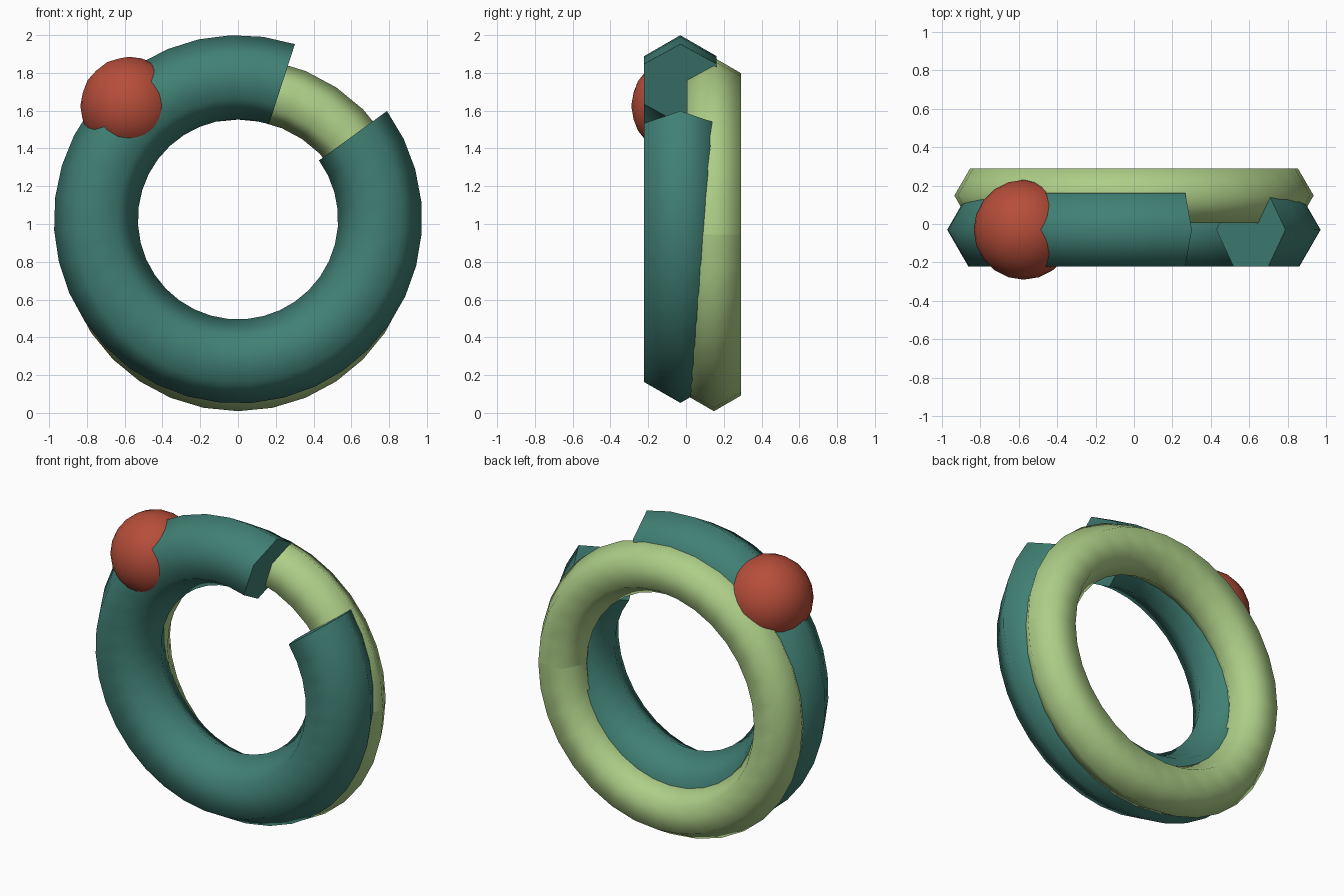
import bpy
import bmesh
from math import cos, sin, radians

cube = bpy.data.objects.get("Cube")
if cube:
    bpy.data.objects.remove(cube, do_unlink=True)


def material(name, rgb):
    mat = bpy.data.materials.new(name)
    mat.use_nodes = True
    color = (*rgb, 1.0)
    mat.diffuse_color = color
    mat.node_tree.nodes["Principled BSDF"].inputs["Base Color"].default_value = color
    return mat


def finish(name, bm, mat, location):
    mesh = bpy.data.meshes.new(name)
    bmesh.ops.recalc_face_normals(bm, faces=bm.faces)
    bm.to_mesh(mesh)
    bm.free()
    mesh.materials.append(mat)
    obj = bpy.data.objects.new(name, mesh)
    obj.location = location
    bpy.context.collection.objects.link(obj)
    return obj


def ring(name, mat, location, major, minor, start, sweep, steps=32, sides=6):
    """Sweep a hexagonal section round the y axis; the two ends stay unwelded."""
    bm = bmesh.new()
    loops = []
    for i in range(steps + 1):
        a = radians(start + sweep * i / steps)
        loop = []
        for j in range(sides):
            b = radians(360 * j / sides)
            r = major + minor * cos(b)
            loop.append(bm.verts.new((r * cos(a), minor * sin(b), r * sin(a))))
        loops.append(loop)
    for one, two in zip(loops, loops[1:]):
        for j in range(sides):
            k = (j + 1) % sides
            bm.faces.new((one[j], one[k], two[k], two[j])).smooth = True
    # Flat end caps with sharp rims
    if sweep < 360:
        for loop in (loops[0], loops[-1]):
            cap = bm.faces.new(loop)
            for edge in cap.edges:
                edge.smooth = False
    return finish(name, bm, mat, location)


teal = material("deep teal", (0.052, 0.216, 0.178))
green = material("pale green", (0.42, 0.62, 0.245))
red = material("brick red", (0.47, 0.075, 0.042))

# Open front ring with a gap at the upper left
ring("front_ring", teal, (0, -0.03, 1.025), 0.7525, 0.2225, 72, 324)
# Closed back ring, slightly lower
ring("back_ring", green, (0, 0.148, 0.945), 0.772, 0.164, 0, 360)

# Round bead set into the front ring
bm = bmesh.new()
bmesh.ops.create_icosphere(bm, subdivisions=3, radius=0.26)
for face in bm.faces:
    face.smooth = True
finish("bead", bm, red, (-0.575, -0.03, 1.625))
